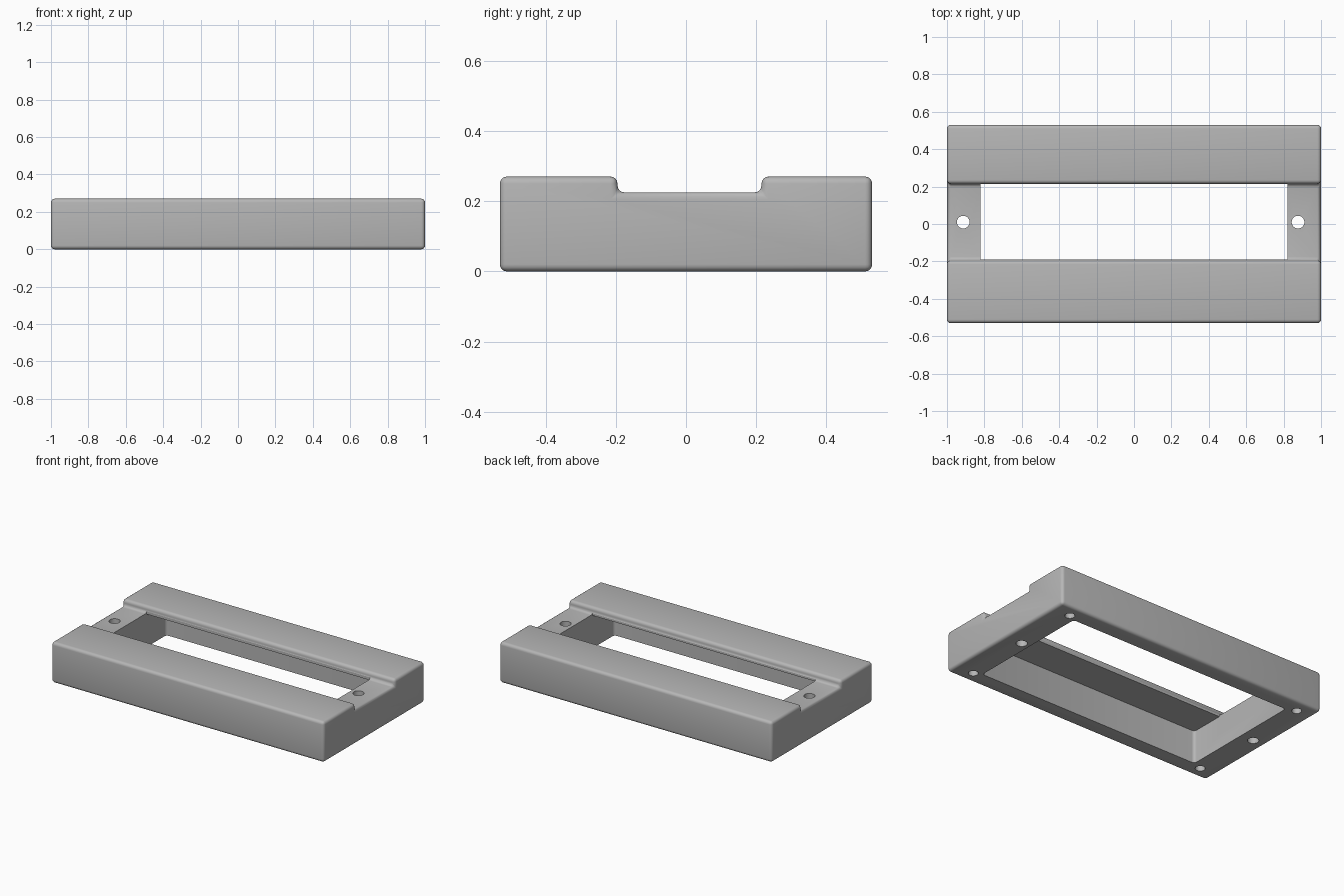
import bpy, bmesh, math
from mathutils import Vector

old = bpy.data.objects.get("Cube")
if old:
    bpy.data.objects.remove(old, do_unlink=True)

grey = bpy.data.materials.new("light grey")
grey.use_nodes = True
COLOUR = (0.47, 0.47, 0.47, 1)
grey.diffuse_color = COLOUR
grey.node_tree.nodes["Principled BSDF"].inputs["Base Color"].default_value = COLOUR


def finish(name, bm):
    bmesh.ops.recalc_face_normals(bm, faces=bm.faces)
    mesh = bpy.data.meshes.new(name)
    bm.to_mesh(mesh)
    bm.free()
    mesh.materials.append(grey)
    ob = bpy.data.objects.new(name, mesh)
    bpy.context.collection.objects.link(ob)
    return ob


def box(name, low, high, radius=0):
    """Box between two corners, with optional rounded upright edges."""
    bm = bmesh.new()
    bmesh.ops.create_cube(bm, size=1)
    low, high = Vector(low), Vector(high)
    for v in bm.verts:
        v.co = (low + high) / 2 + v.co * (high - low)
    if radius:
        upright = [e for e in bm.edges
                   if abs(e.verts[0].co.z - e.verts[1].co.z) > 0.01]
        bmesh.ops.bevel(bm, geom=upright, offset=radius, segments=4,
                        profile=0.5, affect='EDGES')
    return finish(name, bm)


def drill(name, x, y, radius, bottom, top):
    bm = bmesh.new()
    bmesh.ops.create_cone(bm, cap_ends=True, segments=32, radius1=radius,
                          radius2=radius, depth=top - bottom)
    bmesh.ops.translate(bm, verts=bm.verts, vec=(x, y, (bottom + top) / 2))
    return finish(name, bm)


# Frame body: grooved end profile swept along x, all edges rounded
profile = [(-0.53, 0), (0.53, 0), (0.53, 0.27), (0.215, 0.27),
           (0.215, 0.225), (-0.195, 0.225), (-0.195, 0.27), (-0.53, 0.27)]
bm = bmesh.new()
end = bm.faces.new([bm.verts.new((-1, y, z)) for y, z in profile])
swept = bmesh.ops.extrude_face_region(bm, geom=[end])["geom"]
bmesh.ops.translate(bm, vec=(2, 0, 0),
                    verts=[g for g in swept if isinstance(g, bmesh.types.BMVert)])
bmesh.ops.recalc_face_normals(bm, faces=bm.faces)
bmesh.ops.bevel(bm, geom=list(bm.edges), offset=0.02, segments=4,
                profile=0.5, affect='EDGES', clamp_overlap=True)
frame = finish("frame_body", bm)

# Hollow underside, top window, through holes and blind corner screw holes
cutters = [
    box("cavity_cutter", (-0.82, -0.42, -0.1), (0.82, 0.42, 0.218), 0.02),
    box("window_cutter", (-0.82, -0.19, 0.1), (0.82, 0.213, 0.5)),
    drill("left_through_hole", 0.877, 0.01, 0.034, -0.1, 0.5),
    drill("right_through_hole", -0.913, 0.01, 0.034, -0.1, 0.5),
]
for x in (-0.885, 0.87):
    for y in (-0.445, 0.445):
        cutters.append(drill("corner_hole", x, y, 0.03, -0.1, 0.15))

bpy.context.view_layer.objects.active = frame
for cutter in cutters:
    cutter.hide_render = True
    mod = frame.modifiers.new("cut", 'BOOLEAN')
    mod.operation = 'DIFFERENCE'
    mod.solver = 'EXACT'
    mod.object = cutter
    bpy.ops.object.modifier_apply(modifier=mod.name)
    bpy.data.objects.remove(cutter, do_unlink=True)

# Smooth rounded edges, crisp cut edges
bpy.ops.object.select_all(action='DESELECT')
frame.select_set(True)
bpy.context.view_layer.objects.active = frame
bpy.ops.object.shade_smooth_by_angle(angle=math.radians(30))
